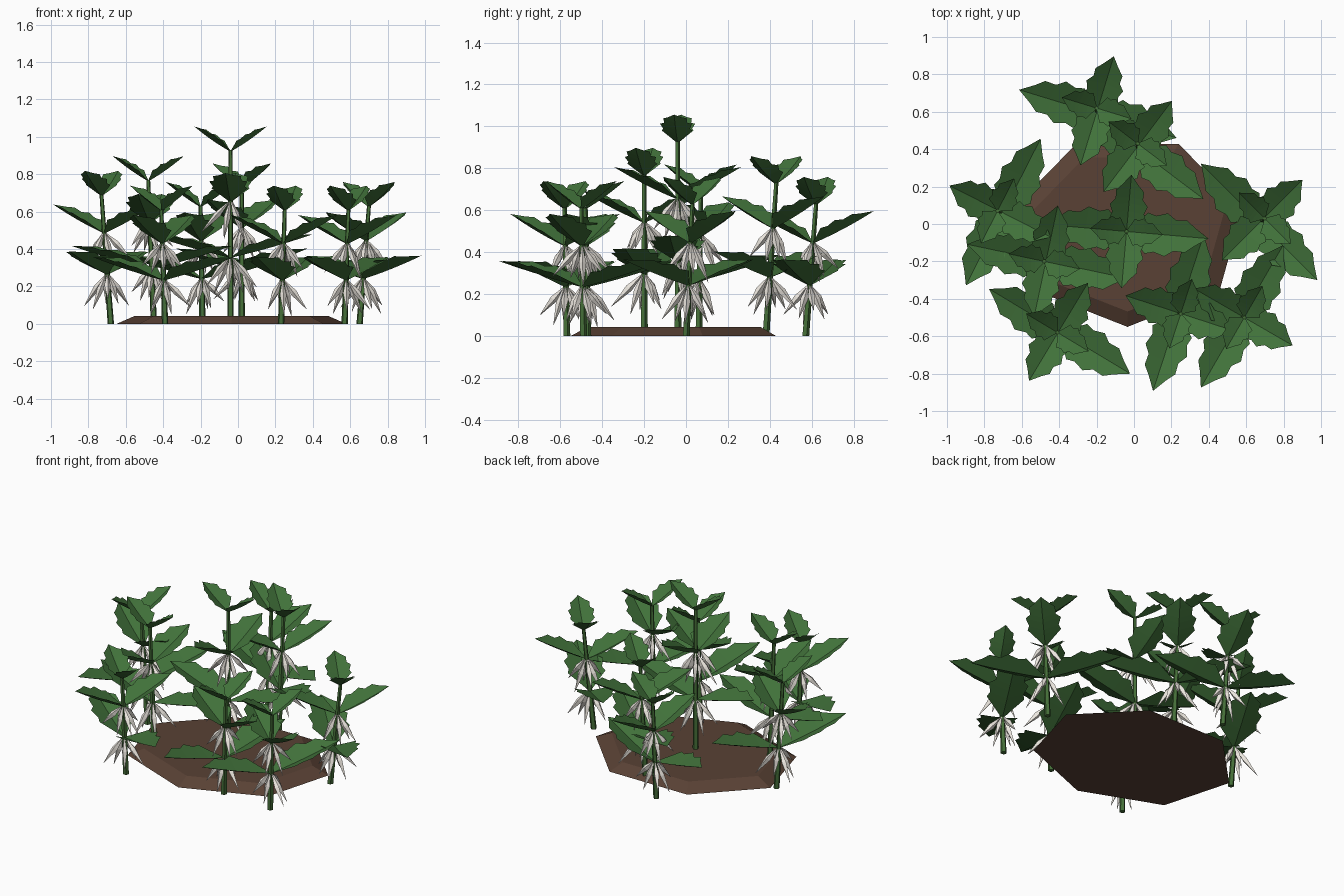
import bpy, bmesh, random
from math import sin, cos, pi, radians
from mathutils import Vector

if "Cube" in bpy.data.objects:
    bpy.data.objects.remove(bpy.data.objects["Cube"])

random.seed(4)


def material(name, rgb):
    m = bpy.data.materials.new(name)
    m.diffuse_color = (*rgb, 1)
    m.use_nodes = True
    m.node_tree.nodes["Principled BSDF"].inputs["Base Color"].default_value = m.diffuse_color
    return m


LEAF = material("leaf_green", (0.052, 0.165, 0.042))
STEM = material("stem_green", (0.06, 0.16, 0.04))
PETAL = material("petal_white", (0.84, 0.80, 0.74))
SOIL = material("soil_brown", (0.10, 0.053, 0.035))


def finish(bm, name, mat, closed=True):
    if closed:
        bmesh.ops.recalc_face_normals(bm, faces=bm.faces)
    me = bpy.data.meshes.new(name)
    bm.to_mesh(me)
    bm.free()
    me.materials.append(mat)
    ob = bpy.data.objects.new(name, me)
    bpy.context.collection.objects.link(ob)
    return ob


def tube(bm, start, end, rings, sides, turn=0.0):
    """Faceted tube along start-end; rings = (fraction, radius)."""
    axis = (end - start).normalized()
    u = axis.orthogonal().normalized()
    v = axis.cross(u)
    loops = []
    for t, r in rings:
        c = start.lerp(end, t)
        loops.append([bm.verts.new(c + r * (cos(turn + 2 * pi * i / sides) * u +
                                            sin(turn + 2 * pi * i / sides) * v))
                      for i in range(sides)])
    for a, b in zip(loops, loops[1:]):
        for i in range(sides):
            j = (i + 1) % sides
            bm.faces.new((a[i], a[j], b[j], b[i]))
    bm.faces.new(loops[0][::-1])
    bm.faces.new(loops[-1])


# Toothed half outline of a leaf: (fraction of length, fraction of half width)
OUTLINE = [(0, .06), (.13, .48), (.26, .95), (.36, .84), (.50, 1.0), (.60, .72),
           (.74, .74), (.84, .42)]
FOLD = radians(22)


def leaf(bm, base, heading, reach, rise, width):
    out = Vector((cos(heading), sin(heading), 0))
    side = Vector((-sin(heading), cos(heading), 0))

    def point(t, w):
        h = w * width / 2
        z = rise * (0.8 * t + 0.2 * t * t) + abs(h) * sin(FOLD)
        lean = -abs(h) * sin(FOLD) * rise / reach * 0.6
        return bm.verts.new(base + out * (reach * t + lean) + side * h * cos(FOLD)
                            + Vector((0, 0, z)))

    rib = [point(t, 0) for t, _ in OUTLINE]
    tip = point(1, 0)
    for s in (1, -1):
        edge = [point(t, s * w) for t, w in OUTLINE]
        for i in range(len(rib)):
            last = i + 1 == len(rib)
            f = [rib[i], tip, edge[i]] if last else [rib[i], rib[i + 1], edge[i + 1], edge[i]]
            bm.faces.new(f if s > 0 else f[::-1])


def flower_ring(bm, node, size, turn):
    for i in range(6):
        a = turn + 2 * pi * (i + .5) / 6 + random.uniform(-.15, .15)
        tilt = radians((22, 40)[i % 2] + random.uniform(-5, 5))
        d = Vector((cos(a) * sin(tilt), sin(a) * sin(tilt), -cos(tilt)))
        start = node + Vector((cos(a), sin(a), 0)) * .010
        tube(bm, start, start + d * size * random.uniform(.85, 1.1),
             [(0, .003), (.42, .018), (1, .0008)], 4, pi / 4)


# Soil patch: low seven-sided mound
SIDES = 7
bm = bmesh.new()
rings = []
for k, z in ((1, 0), (.84, .043)):
    rings.append([bm.verts.new((-.035 + .63 * k * cos(-pi / 2 + 2 * pi * i / SIDES),
                                -.035 + .515 * k * sin(-pi / 2 + 2 * pi * i / SIDES), z))
                  for i in range(SIDES)])
for i in range(SIDES):
    j = (i + 1) % SIDES
    bm.faces.new((rings[0][i], rings[0][j], rings[1][j], rings[1][i]))
bm.faces.new(rings[0][::-1])
bm.faces.new(rings[1])
finish(bm, "soil_patch", SOIL)

# Plants: base x, y, top x, y, stem height, heading of lowest leaf pair in degrees
PLANTS = [(-.04, -.04, -.04, -.04, .93, -5), (-.19, .57, -.20, .62, .63, 163),
          (.02, .38, .02, .43, .73, -37), (-.68, .06, -.73, .07, .69, 63),
          (-.45, -.20, -.48, -.20, .77, 168), (-.39, -.57, -.41, -.58, .61, 149),
          (.23, -.47, .25, -.48, .61, 252), (.57, -.49, .59, -.50, .61, 240),
          (.65, 0, .70, .03, .63, -45)]
# Leaf tiers: height fraction, reach, rise, width, quarter turn, flower length
TIERS = [(.38, .44, .125, .25, 0, .19), (.70, .305, .155, .22, 1, .19),
         (.99, .195, .135, .165, 0, 0)]

for n, (x0, y0, x1, y1, height, deg) in enumerate(PLANTS, 1):
    base, top = Vector((x0, y0, 0)), Vector((x1, y1, height))
    bm = bmesh.new()
    tube(bm, base, top, [(0, .018), (1, .011)], 5, pi / 4)
    bm.verts.ensure_lookup_table()
    for v in bm.verts[:5]:
        v.co.z = 0
    finish(bm, f"stem_{n}", STEM)

    leaves, flowers = bmesh.new(), bmesh.new()
    for frac, reach, rise, width, quarter, petal in TIERS:
        node = base.lerp(top, frac)
        heading = radians(deg) + quarter * pi / 2
        for half in (0, pi):
            leaf(leaves, node, heading + half, reach, rise, width)
        if petal:
            flower_ring(flowers, node, petal * (.8 + .3 * height), heading)
    finish(leaves, f"leaves_{n}", LEAF, closed=False)
    finish(flowers, f"flowers_{n}", PETAL)
